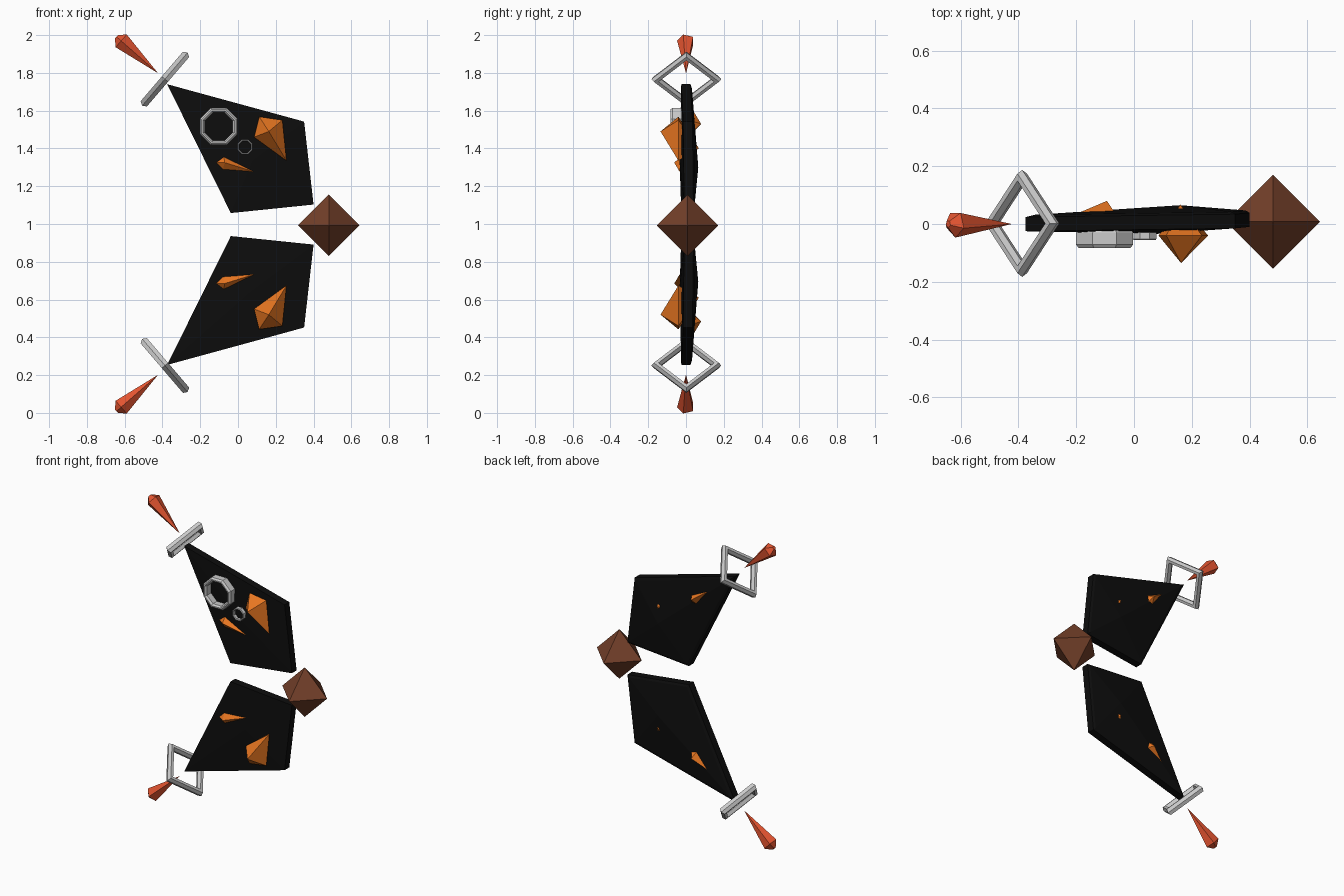
import bpy, bmesh, math
from mathutils import Vector

if "Cube" in bpy.data.objects:
    bpy.data.objects.remove(bpy.data.objects["Cube"])


def material(name, rgb):
    m = bpy.data.materials.new(name)
    m.diffuse_color = (*rgb, 1)
    m.use_nodes = True
    m.node_tree.nodes["Principled BSDF"].inputs["Base Color"].default_value = m.diffuse_color
    return m


BLACK = material("black", (0.004, 0.004, 0.004))
ORANGE = material("orange", (0.80, 0.18, 0.015))
RED = material("red_orange", (0.78, 0.09, 0.03))
BROWN = material("brown", (0.17, 0.05, 0.022))


def finish(name, bm, mat=None, mirror_z=None):
    """Make an object; with mirror_z also make its lower twin."""
    def make(n):
        bmesh.ops.recalc_face_normals(bm, faces=bm.faces)
        me = bpy.data.meshes.new(n)
        bm.to_mesh(me)
        if mat:
            me.materials.append(mat)
        bpy.context.collection.objects.link(bpy.data.objects.new(n, me))
    if mirror_z is None:
        make(name)
    else:
        make("upper_" + name)
        for v in bm.verts:
            v.co.z = 2 * mirror_z - v.co.z
        make("lower_" + name)
    bm.free()


def lathe(profile, sides, origin, axis, start, closed=False, turn=0.0):
    """Spin (radius, height) points round an axis in flat-sided steps."""
    w = Vector(axis).normalized()
    u = Vector(start)
    u = (u - w * u.dot(w)).normalized()
    v = w.cross(u)
    o = Vector(origin)
    bm = bmesh.new()
    rows = []
    for r, h in profile:
        row = []
        for i in range(sides):
            a = 2 * math.pi * i / sides + turn
            row.append(bm.verts.new(o + w * h + r * (math.cos(a) * u + math.sin(a) * v)))
        rows.append(row)
    pairs = list(zip(rows, rows[1:])) + ([(rows[-1], rows[0])] if closed else [])
    for a, b in pairs:
        for i in range(sides):
            j = (i + 1) % sides
            bm.faces.new((a[i], a[j], b[j], b[i]))
    if not closed:
        for k in (0, -1):
            if profile[k][0] > 0:
                bm.faces.new(rows[k])
    bmesh.ops.remove_doubles(bm, verts=bm.verts, dist=1e-5)
    return bm


def shard(points):
    bm = bmesh.new()
    for p in points:
        bm.verts.new(p)
    bmesh.ops.convex_hull(bm, input=bm.verts)
    return bm


# Kite-shaped plates with chamfered, peaked backs
corners = [(-0.375, 0, 1.74), (0.35, 0.01, 1.542), (0.40, 0.015, 1.103), (-0.038, 0, 1.058)]
peak = Vector((0.16, 0.065, 1.30))
bm = bmesh.new()
front, back, inset = [], [], []
for c in corners:
    c = Vector(c)
    front.append(bm.verts.new(c + Vector((0, -0.025, 0))))
    back.append(bm.verts.new(c + Vector((0, 0.024, 0))))
    p = c.lerp(peak, 0.06)
    p.y = c.y + 0.032
    inset.append(bm.verts.new(p))
front_peak = bm.verts.new((0.08, -0.034, 1.34))
back_peak = bm.verts.new(peak)
for i in range(4):
    j = (i + 1) % 4
    bm.faces.new((front[i], front[j], back[j], back[i]))
    bm.faces.new((back[i], back[j], inset[j], inset[i]))
    bm.faces.new((inset[i], inset[j], back_peak))
    bm.faces.new((front[j], front[i], front_peak))
finish("plate", bm, BLACK, 0.997)

# Brown octahedron at the hinge
finish("hinge_gem", lathe([(0, -0.163), (0.163, 0), (0, 0.163)], 4,
                          (0.481, 0.008, 0.993), (0, 0, 1), (1, 0, 0)), BROWN)

# Square rings round the outer tips
tube = [(0.16 + 0.025 * math.cos(k * math.pi / 3), 0.025 * math.sin(k * math.pi / 3))
        for k in range(6)]
finish("tip_ring", lathe(tube, 4, (-0.387, 0.002, 1.767), (-0.76, 0, 0.65), (0, 1, 0),
                         closed=True), None, 1.009)

# Red spikes beyond the rings
finish("tip_spike", lathe([(0, 0), (0.047, 0.26), (0.013, 0.293)], 5,
                          (-0.423, 0, 1.798), (-0.22, 0, 0.193), (0, -1, 0)), RED, 1.0)

# Octagonal collars on the upper plate's front
for name, r, inner, x, z, depth in (("large_collar", 0.107, 0.08, -0.102, 1.516, 0.083),
                                    ("small_collar", 0.044, 0.034, 0.037, 1.408, 0.056)):
    b = (r - inner) * 0.35
    prof = [(r - b, 0.015), (r, 0.03), (r, depth - b * 1.3), (r - b, depth),
            (inner + b, depth), (inner, depth - b * 1.3), (inner, 0.03), (inner + b, 0.015)]
    finish(name, lathe(prof, 8, (x, 0, z), (0, -1, 0), (1, 0, 0), closed=True,
                       turn=math.pi / 8))

# Large orange shard, piercing through the plate
finish("large_shard", shard([(0.112, -0.04, 1.568), (0.235, -0.04, 1.55), (0.257, -0.04, 1.335),
                             (0.085, -0.04, 1.46), (0.163, -0.135, 1.49),
                             (0.16, 0.068, 1.40)]), ORANGE, 1.005)

# Small orange shard on the front
finish("front_shard", shard([(-0.115, -0.03, 1.325), (-0.075, -0.03, 1.355), (0.085, -0.034, 1.277),
                             (-0.08, -0.03, 1.29), (-0.07, -0.062, 1.325),
                             (-0.06, 0.01, 1.32)]), ORANGE, 1.005)

# Orange shard on the back
finish("back_shard", shard([(-0.235, 0.02, 1.63), (-0.115, 0.025, 1.475), (-0.06, 0.03, 1.545),
                            (-0.065, 0.03, 1.485), (-0.094, 0.08, 1.53),
                            (-0.10, 0.0, 1.53)]), ORANGE, 1.007)
